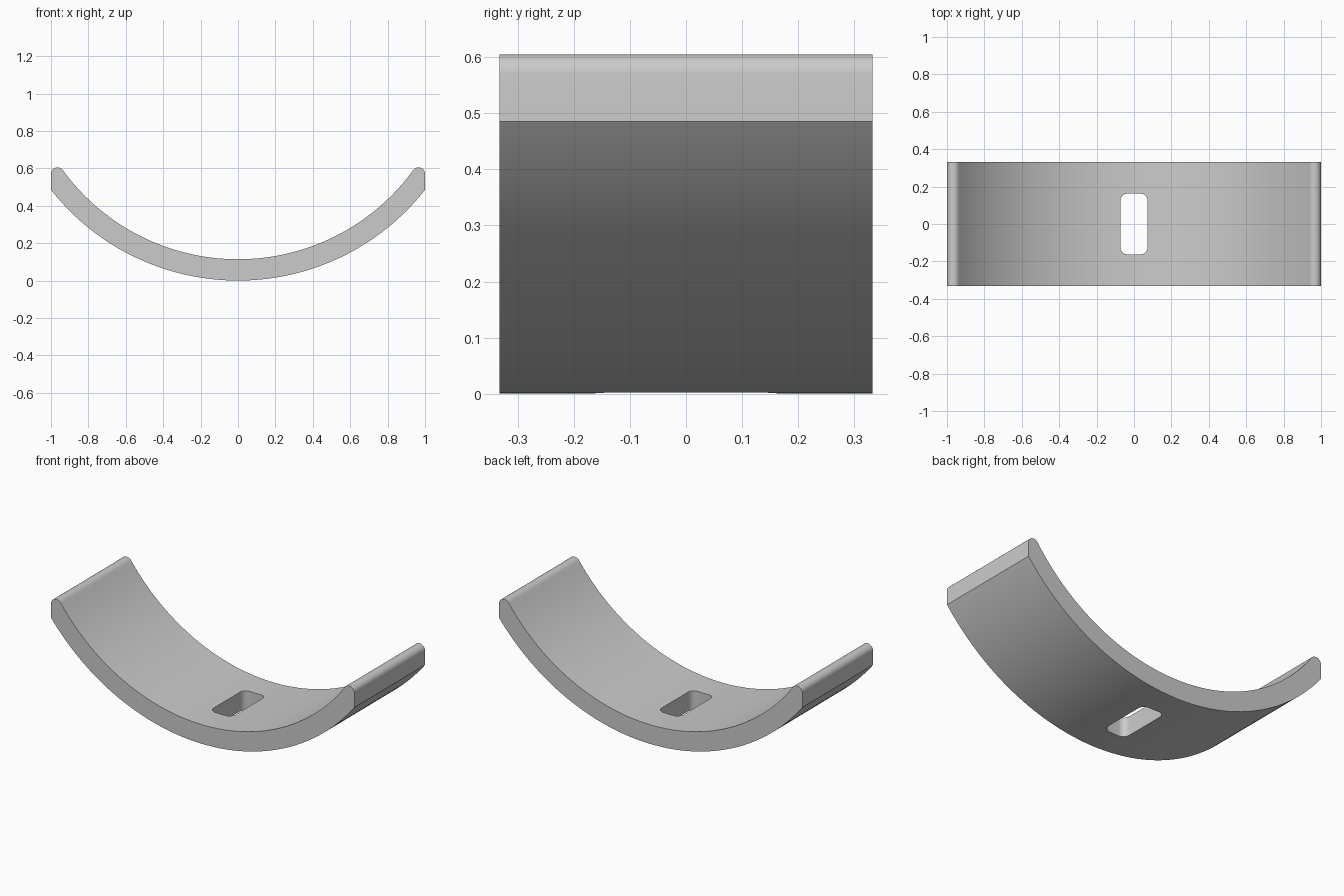
import bpy, bmesh
from math import sin, cos, pi, sqrt, asin, atan2

cube = bpy.data.objects.get("Cube")
if cube:
    bpy.data.objects.remove(cube, do_unlink=True)

R_OUT, R_IN, TIP = 1.273, 1.159, 0.035
HALF_DEPTH = 0.332

grey = bpy.data.materials.new("light_grey")
grey.use_nodes = True
color = (0.6, 0.6, 0.6, 1)
grey.diffuse_color = color
grey.node_tree.nodes["Principled BSDF"].inputs["Base Color"].default_value = color


def arc(cx, cz, r, a0, a1, n):
    return [(cx + r * cos(a0 + (a1 - a0) * i / n),
             cz + r * sin(a0 + (a1 - a0) * i / n)) for i in range(n + 1)]


def prism(name, points, direction):
    """Extrude a closed outline of 3D points along a direction."""
    bm = bmesh.new()
    face = bm.faces.new([bm.verts.new(p) for p in points])
    out = bmesh.ops.extrude_face_region(bm, geom=[face])
    moved = [v for v in out["geom"] if isinstance(v, bmesh.types.BMVert)]
    bmesh.ops.translate(bm, verts=moved, vec=direction)
    bmesh.ops.recalc_face_normals(bm, faces=bm.faces)
    mesh = bpy.data.meshes.new(name)
    bm.to_mesh(mesh)
    bm.free()
    mesh.materials.append(grey)
    obj = bpy.data.objects.new(name, mesh)
    bpy.context.collection.objects.link(obj)
    return obj


# Curved cradle: concentric arcs, vertical ends and rounded tips
tip_x = 1 - TIP
tip_z = R_OUT - sqrt((R_IN + TIP) ** 2 - tip_x ** 2)
touch = atan2(R_OUT - tip_z, -tip_x)
half_out = asin(1 / R_OUT)
half_in = asin(tip_x / (R_IN + TIP))

profile = arc(0, R_OUT, R_OUT, -pi / 2 - half_out, -pi / 2 + half_out, 80)
right_tip = arc(tip_x, tip_z, TIP, 0, touch, 14)
profile += right_tip
profile += arc(0, R_OUT, R_IN, -pi / 2 + half_in, -pi / 2 - half_in, 80)[1:-1]
profile += [(-x, z) for x, z in reversed(right_tip)]
cradle = prism("curved_cradle", [(x, -HALF_DEPTH, z) for x, z in profile],
               (0, 2 * HALF_DEPTH, 0))

# Rounded slot through the middle
SLOT_X, SLOT_Y, CORNER = 0.073, 0.163, 0.04
slot = []
for k, (sx, sy) in enumerate([(1, 1), (-1, 1), (-1, -1), (1, -1)]):
    slot += arc(sx * (SLOT_X - CORNER), sy * (SLOT_Y - CORNER), CORNER,
                k * pi / 2, (k + 1) * pi / 2, 10)
cutter = prism("slot_cutter", [(x, y, -0.2) for x, y in slot], (0, 0, 0.6))
cutter.hide_render = True

cut = cradle.modifiers.new("slot", "BOOLEAN")
cut.operation = "DIFFERENCE"
cut.solver = "EXACT"
cut.object = cutter
bpy.ops.object.select_all(action="DESELECT")
bpy.context.view_layer.objects.active = cradle
cradle.select_set(True)
bpy.ops.object.modifier_apply(modifier=cut.name)
bpy.data.objects.remove(cutter, do_unlink=True)
bpy.ops.object.shade_smooth_by_angle(angle=pi / 6)
